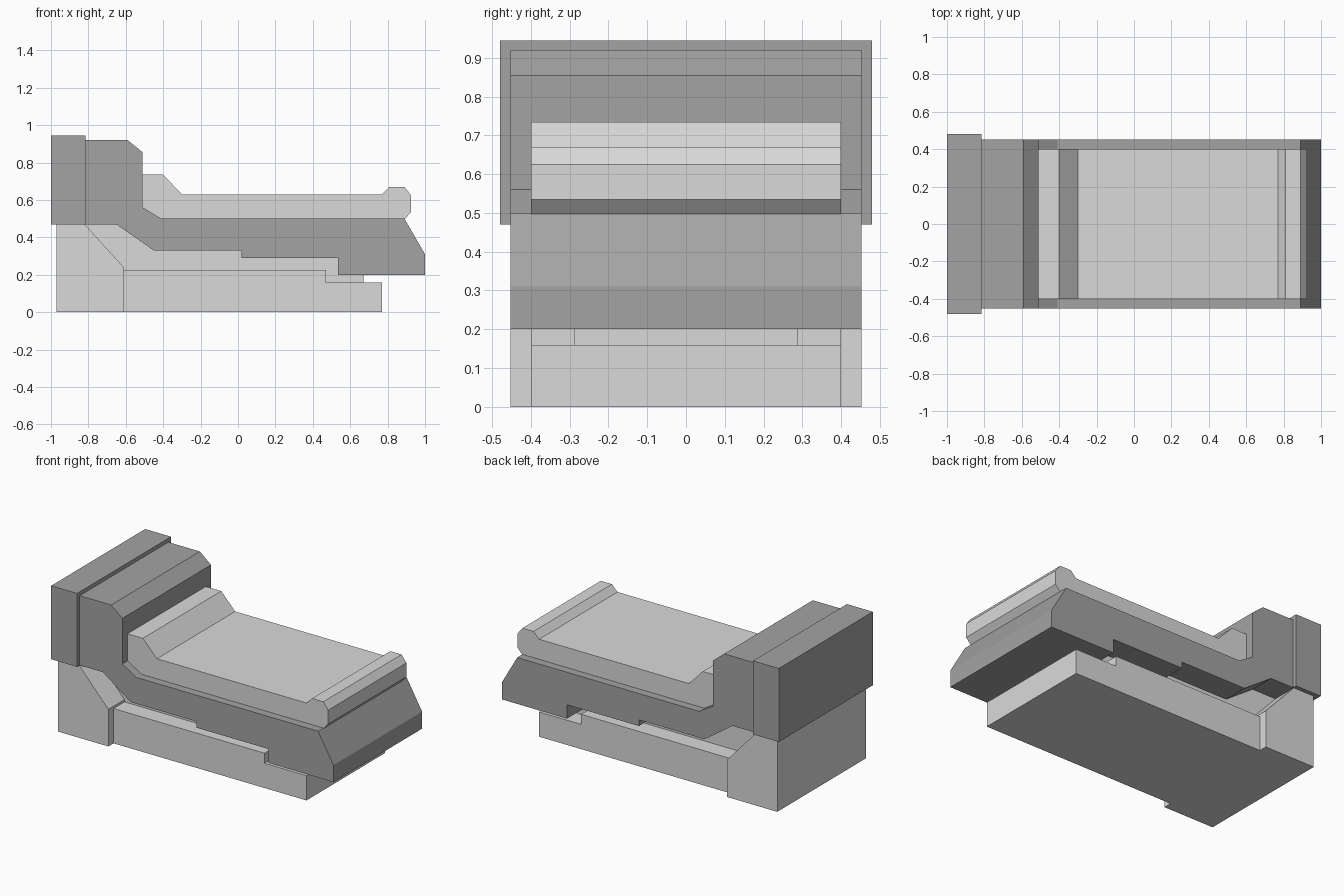
import bpy
import bmesh

cube = bpy.data.objects.get("Cube")
if cube:
    bpy.data.objects.remove(cube, do_unlink=True)


def material(name, value):
    mat = bpy.data.materials.new(name)
    mat.use_nodes = True
    colour = (value, value, value, 1)
    mat.diffuse_color = colour
    mat.node_tree.nodes["Principled BSDF"].inputs["Base Color"].default_value = colour
    return mat


light = material("light grey", 0.7)
dark = material("dark grey", 0.37)


def slab(name, profile, half_width, mat):
    """Extrude a side profile (x, z) symmetrically across y."""
    bm = bmesh.new()
    face = bm.faces.new([bm.verts.new((x, -half_width, z)) for x, z in profile])
    side = bmesh.ops.extrude_face_region(bm, geom=[face])
    verts = [v for v in side["geom"] if isinstance(v, bmesh.types.BMVert)]
    bmesh.ops.translate(bm, verts=verts, vec=(0, 2 * half_width, 0))
    bmesh.ops.recalc_face_normals(bm, faces=bm.faces)
    mesh = bpy.data.meshes.new(name)
    bm.to_mesh(mesh)
    bm.free()
    mesh.materials.append(mat)
    obj = bpy.data.objects.new(name, mesh)
    bpy.context.collection.objects.link(obj)
    return obj


# Dark upper shell: headboard block and bed frame
slab("headboard", [(-1, 0.47), (-0.815, 0.47), (-0.815, 0.945), (-1, 0.945)], 0.48, dark)
slab("bed_frame", [
    (-0.82, 0.92), (-0.59, 0.92), (-0.51, 0.855), (-0.51, 0.56), (-0.41, 0.5),
    (0.89, 0.5), (1, 0.31), (1, 0.2), (0.535, 0.2), (0.535, 0.29), (0.02, 0.29),
    (0.02, 0.33), (-0.45, 0.33), (-0.65, 0.47), (-0.82, 0.47)], 0.453, dark)

# Mattress with raised pillow and foot roll
slab("mattress", [
    (-0.52, 0.49), (-0.52, 0.735), (-0.4, 0.735), (-0.3, 0.63), (0.77, 0.63),
    (0.81, 0.67), (0.89, 0.67), (0.925, 0.625), (0.925, 0.535), (0.885, 0.49)], 0.4, light)

# Light base: wedge support under the head, stepped plinth, inner core
slab("head_support", [
    (-0.97, 0), (-0.61, 0), (-0.61, 0.24), (-0.82, 0.47), (-0.97, 0.47)], 0.453, light)
slab("plinth", [
    (-0.62, 0), (0.77, 0), (0.77, 0.16), (0.47, 0.16), (0.47, 0.225), (-0.62, 0.225)], 0.4, light)
slab("inner_core", [
    (-0.9, 0.1), (0.67, 0.1), (0.67, 0.35), (-0.45, 0.35), (-0.65, 0.48), (-0.9, 0.48)], 0.288, light)
